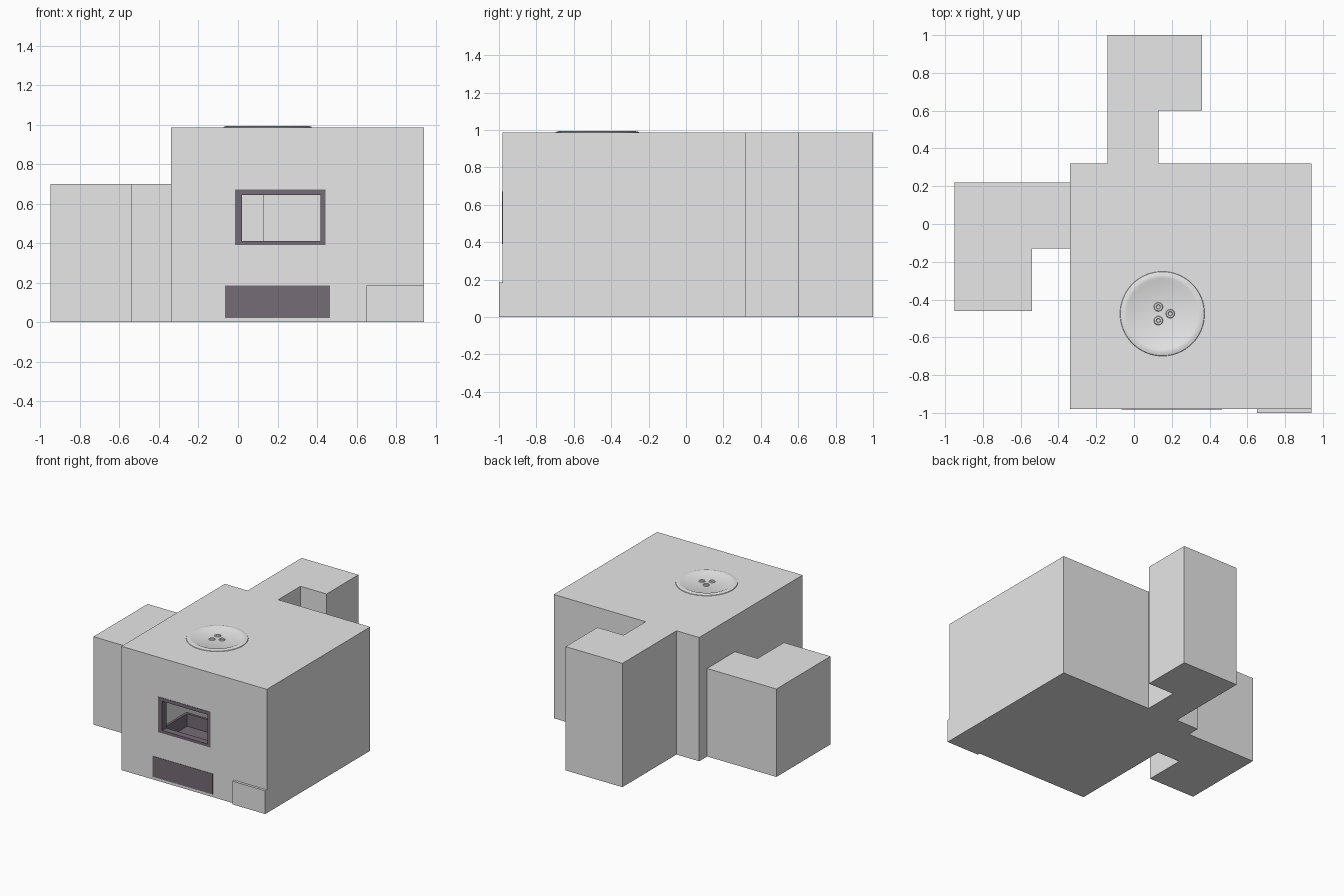
import bpy, bmesh, math

if "Cube" in bpy.data.objects:
    bpy.data.objects.remove(bpy.data.objects["Cube"])

def material(name, c):
    m = bpy.data.materials.new(name)
    m.diffuse_color = (*c, 1)
    m.use_nodes = True
    m.node_tree.nodes["Principled BSDF"].inputs["Base Color"].default_value = m.diffuse_color
    return m

GREY = material("plain grey", (0.8, 0.8, 0.8))
DARK = material("dark mauve", (0.18, 0.15, 0.18))

def finish(name, bm, mat, recalc=True):
    if recalc:
        bmesh.ops.recalc_face_normals(bm, faces=bm.faces)
    me = bpy.data.meshes.new(name)
    bm.to_mesh(me)
    bm.free()
    me.materials.append(mat)
    ob = bpy.data.objects.new(name, me)
    bpy.context.collection.objects.link(ob)
    return ob

def shell(name, plan, h, skip=(), mat=GREY):
    """Single-skin room from a counter-clockwise plan; skip leaves walls open."""
    bm = bmesh.new()
    lo = [bm.verts.new((x, y, 0)) for x, y in plan]
    hi = [bm.verts.new((x, y, h)) for x, y in plan]
    bm.faces.new(lo[::-1])
    bm.faces.new(hi)
    n = len(plan)
    for i in range(n):
        if i not in skip:
            j = (i + 1) % n
            bm.faces.new((lo[i], lo[j], hi[j], hi[i]))
    return finish(name, bm, mat, False)

def ring(bm, outer, inner, y0, y1):
    """Four quads between two x/z rectangles at depths y0 and y1."""
    def corners(r, y):
        a, b, c, d = r
        return [bm.verts.new(p) for p in ((a, y, c), (b, y, c), (b, y, d), (a, y, d))]
    o, i = corners(outer, y0), corners(inner, y1)
    for k in range(4):
        j = (k + 1) % 4
        bm.faces.new((o[k], o[j], i[j], i[k]))

def box(name, x0, x1, y0, y1, z0, z1, mat):
    bm = bmesh.new()
    bmesh.ops.create_cube(bm, size=1)
    for v in bm.verts:
        v.co = ((x0 + x1) / 2 + v.co.x * (x1 - x0),
                (y0 + y1) / 2 + v.co.y * (y1 - y0),
                (z0 + z1) / 2 + v.co.z * (z1 - z0))
    return finish(name, bm, mat)

def lathe(name, cx, cy, profile, n, mat):
    bm = bmesh.new()
    rows = [[bm.verts.new((cx + r * math.cos(math.tau * k / n),
                           cy + r * math.sin(math.tau * k / n), z))
             for k in range(n)] for r, z in profile]
    for a, b in zip(rows, rows[1:]):
        for k in range(n):
            j = (k + 1) % n
            bm.faces.new((a[k], a[j], b[j], b[k]))
    bm.faces.new(rows[-1])
    ob = finish(name, bm, mat, False)
    for o in bpy.context.selected_objects:
        o.select_set(False)
    bpy.context.view_layer.objects.active = ob
    ob.select_set(True)
    bpy.ops.object.shade_smooth_by_angle(angle=math.radians(25))
    return ob

H = 0.985
# main room with the bent back corridor (front wall added separately)
shell("main_room", [(-.34, -.98), (.94, -.98), (.94, .32), (.13, .32), (.13, .6),
                    (.36, .6), (.36, 1), (-.14, 1), (-.14, .32), (-.34, .32)], H, skip=(0,))

# lower bent side corridor, open where it meets the room
shell("side_corridor", [(-.95, -.46), (-.54, -.46), (-.54, -.13), (-.34, -.13),
                        (-.34, .22), (-.95, .22)], 0.70, skip=(3,))

# front wall with window opening
opening = (.02, .418, .412, .645)
bm = bmesh.new()
ring(bm, (-.34, .94, 0, H), opening, -.98, -.98)
finish("front_wall", bm, GREY, False)

# window frame and its reveal
bm = bmesh.new()
rim = (-.016, .444, .39, .672)
ring(bm, rim, rim, -.98, -.983)
ring(bm, rim, opening, -.983, -.983)
ring(bm, opening, opening, -.983, -.93)
ring(bm, opening, rim, -.93, -.93)
finish("window_frame", bm, DARK, False)

# sunken tray behind the window
box("tray_floor", -.02, .46, -.93, -.62, .29, .31, DARK)
box("tray_back", -.02, .46, -.64, -.62, .31, .41, DARK)
for side, x in (("left", -.02), ("right", .44)):
    box("tray_" + side, x, x + .02, -.93, -.64, .31, .41, DARK)

# lower dark panel and raised corner plate
box("lower_panel", -.066, .465, -.983, -.979, .022, .186, DARK)
box("corner_plate", .65, .94, -1, -.98, 0, .185, GREY)

# round roof hatch with stepped rim
CX, CY = .15, -.475
lathe("roof_hatch", CX, CY, [(.224, H), (.222, .989), (.207, .993), (.189, .993),
                             (.176, .987), (.0, .987)][:5], 64, GREY)

# three hatch bolts
for k in range(3):
    a = math.tau * k / 3
    lathe("hatch_bolt", CX + .042 * math.cos(a), CY + .042 * math.sin(a),
          [(.024, .987), (.021, .993), (.012, .993), (.009, .989)], 20, GREY)
